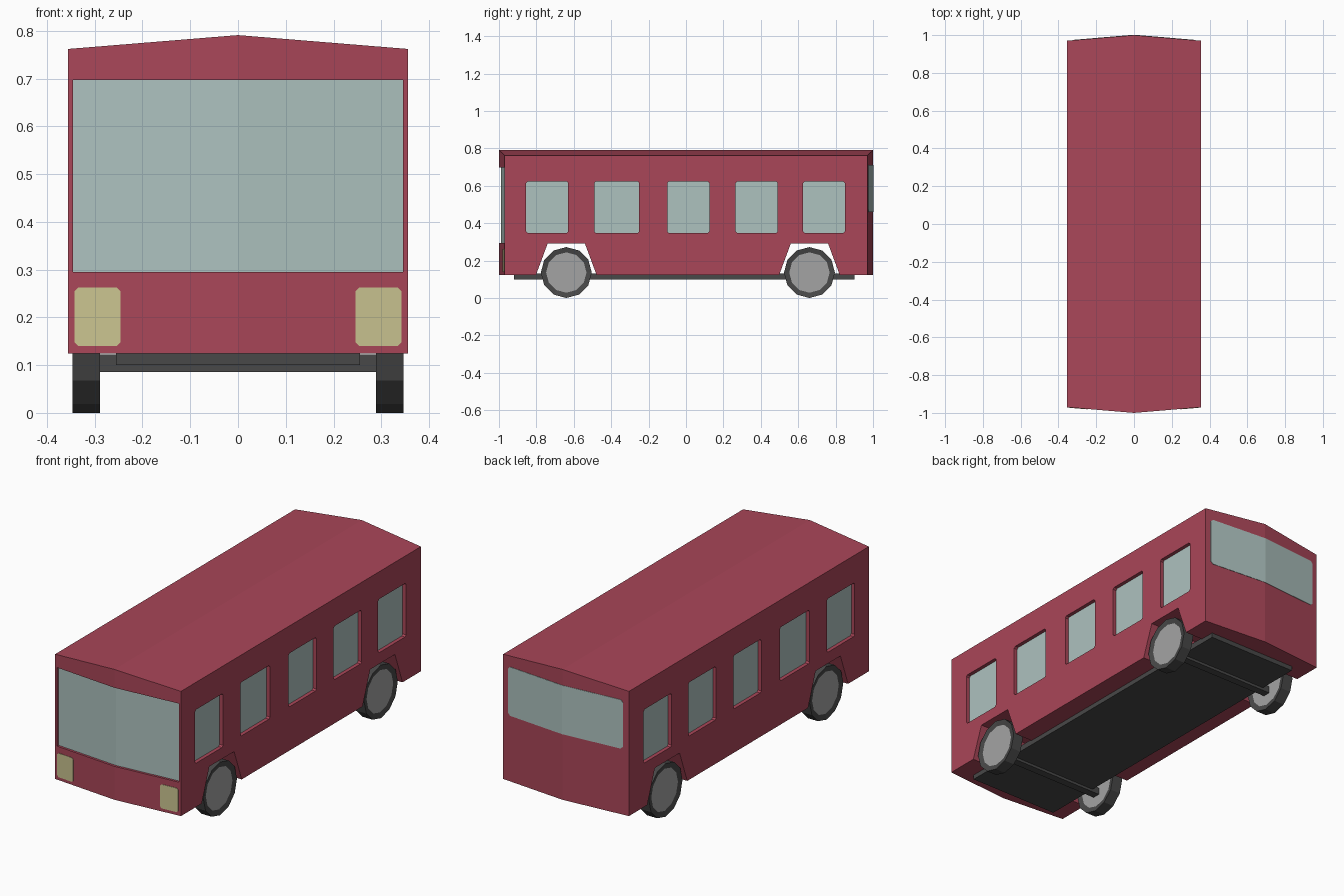
import bpy, bmesh, math
from mathutils import Vector

if "Cube" in bpy.data.objects:
    bpy.data.objects.remove(bpy.data.objects["Cube"])


def material(name, rgb):
    m = bpy.data.materials.new(name)
    m.diffuse_color = (*rgb, 1)
    m.use_nodes = True
    m.node_tree.nodes["Principled BSDF"].inputs["Base Color"].default_value = m.diffuse_color
    return m


RED = material("red paint", (0.40, 0.061, 0.098))
GLASS = material("pale glass", (0.42, 0.54, 0.52))
LAMP = material("lamp yellow", (0.59, 0.55, 0.28))
DARK = material("dark rubber", (0.065, 0.065, 0.065))
HUB = material("hub grey", (0.37, 0.37, 0.37))


def add_prism(bm, pts, f0, f1):
    """Closed solid between two mapped copies of a 2D outline."""
    a = [bm.verts.new(f0(*p)) for p in pts]
    b = [bm.verts.new(f1(*p)) for p in pts]
    n = len(pts)
    bm.faces.new(a)
    bm.faces.new(b[::-1])
    for i in range(n):
        j = (i + 1) % n
        bm.faces.new((a[i], b[i], b[j], a[j]))


def finish(name, bm, *mats):
    bmesh.ops.recalc_face_normals(bm, faces=bm.faces[:])
    me = bpy.data.meshes.new(name)
    bm.to_mesh(me)
    bm.free()
    for m in mats:
        me.materials.append(m)
    ob = bpy.data.objects.new(name, me)
    bpy.context.collection.objects.link(ob)
    return ob


def prism(name, pts, f0, f1, mat):
    bm = bmesh.new()
    add_prism(bm, pts, f0, f1)
    return finish(name, bm, mat)


def along_x(x):
    return lambda y, z: Vector((x, y, z))


def along_z(z):
    return lambda x, y: Vector((x, y, z))


def on_end(end, out):
    """Map (x, z) to the V shaped front (-1) or back (1) wall, pushed out."""
    return lambda x, z: Vector((x, end * (1 - abs(x) * 0.03 / W + out), z))


def rounded(a0, a1, b0, b1, c):
    return [(a0 + c, b0), (a1 - c, b0), (a1, b0 + c), (a1, b1 - c),
            (a1 - c, b1), (a0 + c, b1), (a0, b1 - c), (a0, b0 + c)]


W, BOTTOM, EAVE, RIDGE = 0.356, 0.124, 0.762, 0.791
AXLES = {"front": -0.64, "rear": 0.66}
WINDOWS = [(-0.855, -0.63), (-0.49, -0.25), (-0.10, 0.125),
           (0.265, 0.49), (0.625, 0.85)]

# Body shell: pointed ends and a ridged roof
bm = bmesh.new()
plan = [(-W, -0.97), (0, -1), (W, -0.97), (W, 0.97), (0, 1), (-W, 0.97)]
low = [bm.verts.new((x, y, BOTTOM)) for x, y in plan]
top = [bm.verts.new((x, y, EAVE if x else RIDGE)) for x, y in plan]
for i in range(6):
    j = (i + 1) % 6
    bm.faces.new((low[i], low[j], top[j], top[i]))
bm.faces.new(low[::-1])
bm.faces.new((top[1], top[2], top[3], top[4]))
bm.faces.new((top[0], top[1], top[4], top[5]))
body = finish("bus_body", bm, RED)

# Cutters: wheel arches, side window recesses, windscreen recess
bm = bmesh.new()
for y in AXLES.values():
    add_prism(bm, [(y - 0.178, 0.08), (y - 0.1, 0.29), (y + 0.1, 0.29), (y + 0.178, 0.08)],
              along_x(-0.5), along_x(0.5))
for y0, y1 in WINDOWS:
    for s in (-1, 1):
        add_prism(bm, rounded(y0, y1, 0.348, 0.622, 0.008),
                  along_x(s * (W - 0.022)), along_x(s * 0.5))
xw = 0.345
yw = -(1 - xw * 0.03 / W - 0.015)
add_prism(bm, [(-xw, -1.1), (xw, -1.1), (xw, yw), (0, -0.985), (-xw, yw)],
          along_z(0.295), along_z(0.697))
cutter = finish("body_cutter", bm, RED)
cutter.hide_render = True
mod = body.modifiers.new("openings", "BOOLEAN")
mod.operation = "DIFFERENCE"
mod.solver = "EXACT"
mod.object = cutter
bpy.context.view_layer.objects.active = body
bpy.ops.object.modifier_apply(modifier=mod.name)
bpy.data.objects.remove(cutter)

# Side window panes
for i, (y0, y1) in enumerate(WINDOWS):
    for s, side in ((-1, "left"), (1, "right")):
        prism(f"{side}_window_{i + 1}", rounded(y0, y1, 0.348, 0.622, 0.008),
              along_x(s * (W - 0.025)), along_x(s * (W - 0.019)), GLASS)

# Windscreen, rear window and headlamps, one half per side
for s, side in ((-1, "left"), (1, "right")):
    prism(f"windscreen_{side}", [(0, 0.295), (s * xw, 0.295), (s * xw, 0.697), (0, 0.697)],
          on_end(-1, -0.018), on_end(-1, -0.012), GLASS)
    xr, c = s * 0.325, s * 0.012
    prism(f"rear_window_{side}",
          [(0, 0.46), (xr - c, 0.46), (xr, 0.472), (xr, 0.698), (xr - c, 0.71), (0, 0.71)],
          on_end(1, -0.004), on_end(1, 0.002), GLASS)
    prism(f"headlamp_{side}",
          [(s * x, z) for x, z in rounded(0.246, 0.342, 0.14, 0.263, 0.008)],
          on_end(-1, -0.004), on_end(-1, 0.002), LAMP)

# Chassis floor
prism("chassis_floor", [(-0.92, 0.1), (0.9, 0.1), (0.9, 0.13), (-0.92, 0.13)],
      along_x(-0.255), along_x(0.255), DARK)

# Axles and twelve sided wheels with recessed hubs
R = 0.136
for end, y in AXLES.items():
    prism(f"{end}_axle", [(y - 0.02, 0.086), (y + 0.02, 0.086), (y + 0.02, 0.122), (y - 0.02, 0.122)],
          along_x(-0.3), along_x(0.3), DARK)
    ring = [(y + R * math.sin(k * math.pi / 6), R - R * math.cos(k * math.pi / 6))
            for k in range(12)]
    for s, side in ((-1, "left"), (1, "right")):
        bm = bmesh.new()
        add_prism(bm, ring, along_x(s * 0.289), along_x(s * 0.347))
        bmesh.ops.recalc_face_normals(bm, faces=bm.faces[:])
        for f in [f for f in bm.faces if len(f.verts) == 12]:
            bmesh.ops.inset_individual(bm, faces=[f], thickness=0.028)
            bmesh.ops.translate(bm, verts=f.verts[:], vec=-f.normal * 0.006)
            f.material_index = 1
        finish(f"{end}_wheel_{side}", bm, DARK, HUB)
